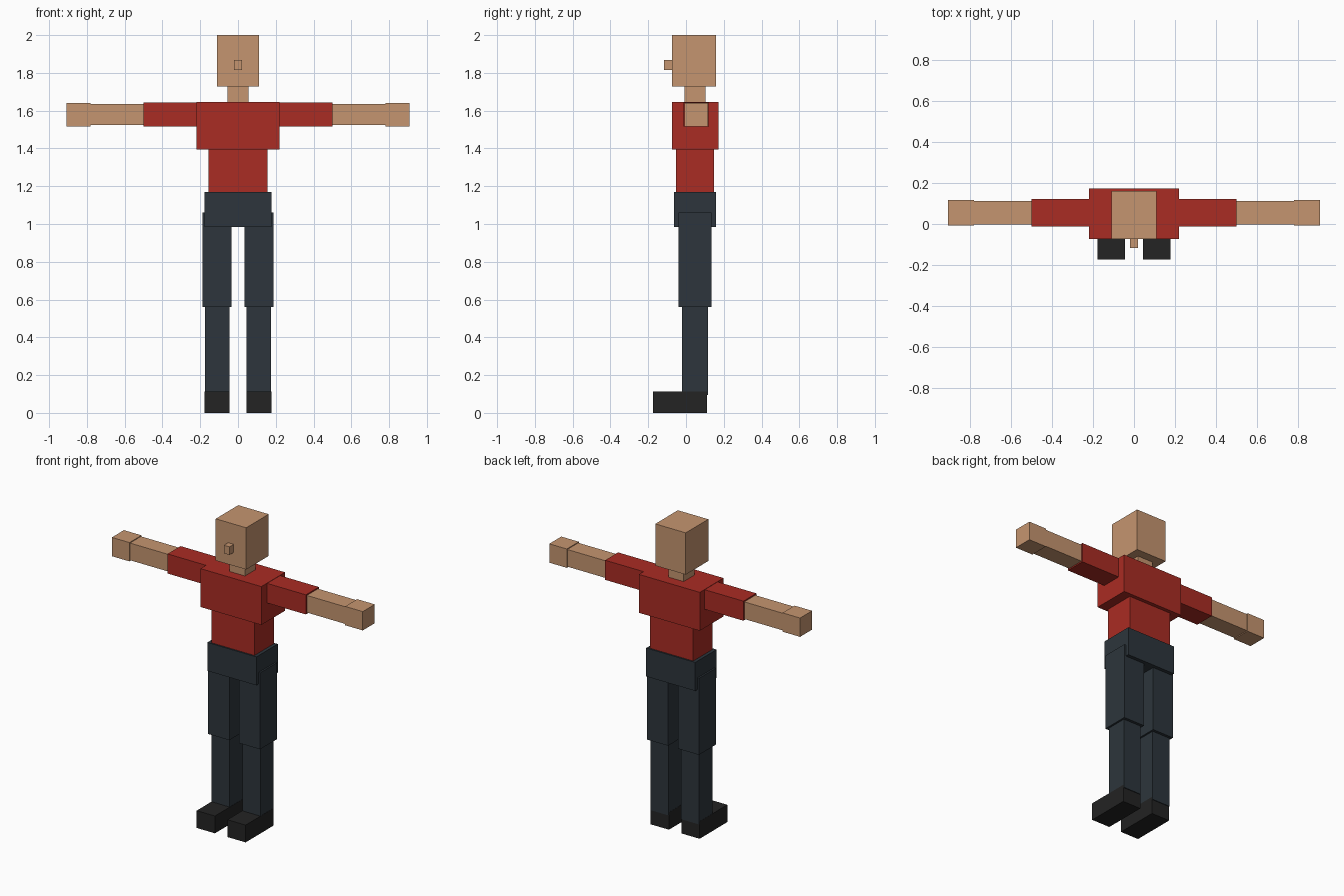
import bpy, bmesh
from mathutils import Vector

if "Cube" in bpy.data.objects:
    bpy.data.objects.remove(bpy.data.objects["Cube"])


def material(name, rgb):
    m = bpy.data.materials.new(name)
    m.diffuse_color = (*rgb, 1)
    m.use_nodes = True
    m.node_tree.nodes["Principled BSDF"].inputs["Base Color"].default_value = m.diffuse_color
    return m


skin = material("skin", (0.56, 0.30, 0.16))
red = material("red_shirt", (0.40, 0.025, 0.017))
navy = material("dark_trousers", (0.026, 0.036, 0.045))
black = material("black_shoes", (0.017, 0.017, 0.017))


def box(name, mat, x, y, z):
    """Box spanning the given (min, max) ranges."""
    lo, hi = (Vector(p) for p in zip(x, y, z))
    bm = bmesh.new()
    bmesh.ops.create_cube(bm, size=1)
    bmesh.ops.scale(bm, vec=hi - lo, verts=bm.verts)
    mesh = bpy.data.meshes.new(name)
    bm.to_mesh(mesh)
    bm.free()
    mesh.materials.append(mat)
    ob = bpy.data.objects.new(name, mesh)
    ob.location = (lo + hi) / 2
    bpy.context.collection.objects.link(ob)


def centred(name, mat, half, y, z):
    box(name, mat, (-half, half), y, z)


def pair(name, mat, x, y, z):
    box("left_" + name, mat, x, y, z)
    box("right_" + name, mat, (-x[1], -x[0]), y, z)


# Head and neck
centred("head", skin, 0.11, (-0.073, 0.16), (1.727, 2.0))
centred("nose", skin, 0.02, (-0.117, -0.07), (1.815, 1.868))
centred("neck", skin, 0.055, (-0.007, 0.103), (1.64, 1.73))

# Torso
centred("chest", red, 0.22, (-0.073, 0.172), (1.394, 1.645))
centred("waist", red, 0.156, (-0.053, 0.148), (1.165, 1.396))
centred("pelvis", navy, 0.177, (-0.063, 0.158), (0.984, 1.17))

# Arms
pair("upper_arm", red, (0.21, 0.50), (-0.013, 0.121), (1.515, 1.643))
pair("forearm", skin, (0.49, 0.785), (-0.002, 0.112), (1.523, 1.635))
pair("hand", skin, (0.78, 0.907), (-0.007, 0.117), (1.517, 1.64))

# Legs
pair("thigh", navy, (0.035, 0.188), (-0.04, 0.135), (0.56, 1.06))
pair("shin", navy, (0.046, 0.176), (-0.021, 0.117), (0.095, 0.565))
pair("shoe", black, (0.045, 0.177), (-0.174, 0.112), (0.0, 0.113))
